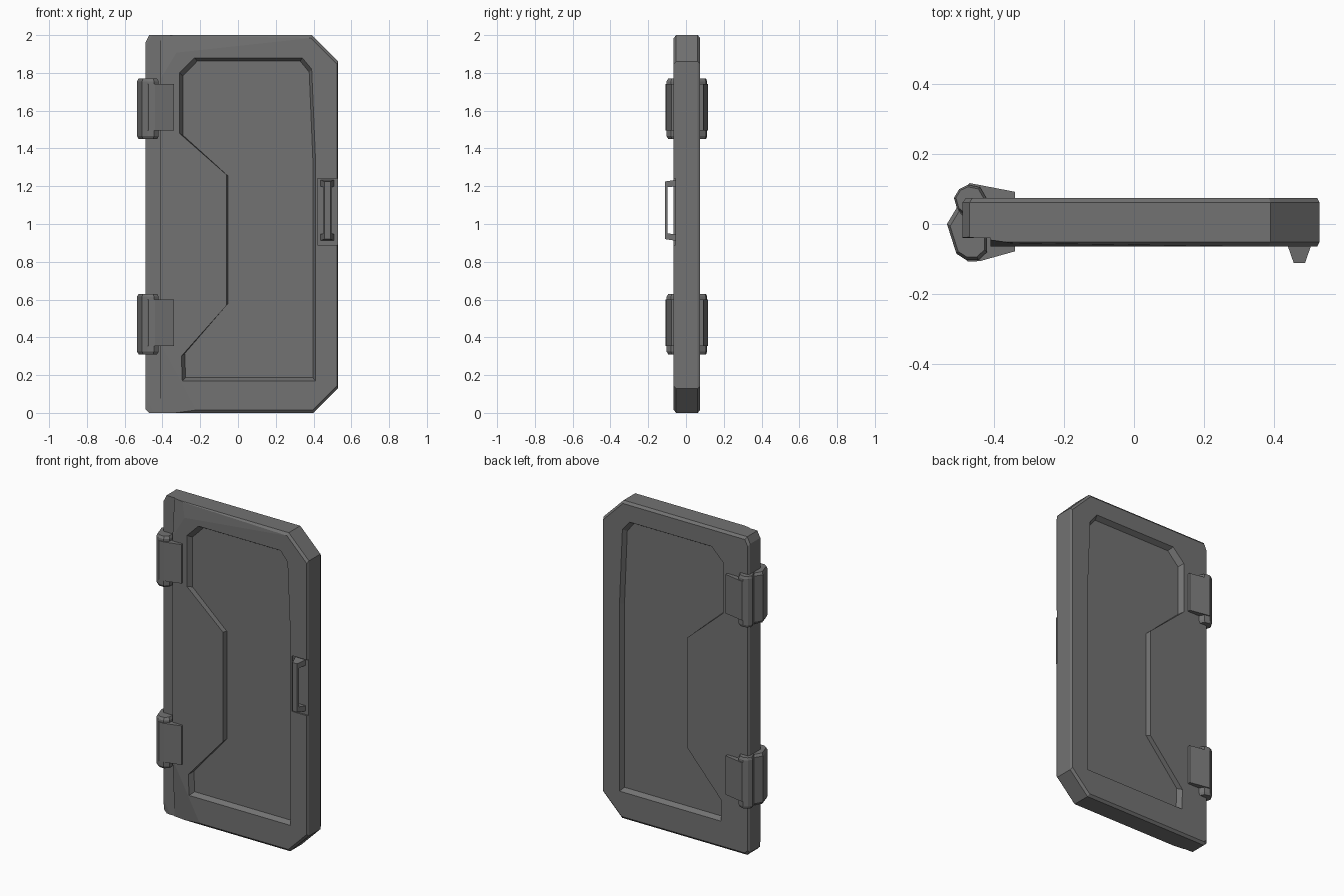
import bpy, bmesh
from mathutils import Vector

cube = bpy.data.objects.get("Cube")
if cube:
    bpy.data.objects.remove(cube, do_unlink=True)

grey = bpy.data.materials.new("dark grey metal")
grey.use_nodes = True
colour = (0.17, 0.17, 0.17, 1)
grey.diffuse_color = colour
bsdf = next(n for n in grey.node_tree.nodes if n.type == 'BSDF_PRINCIPLED')
bsdf.inputs["Base Color"].default_value = colour


def make_object(name, bm):
    bmesh.ops.recalc_face_normals(bm, faces=bm.faces[:])
    mesh = bpy.data.meshes.new(name)
    bm.to_mesh(mesh)
    bm.free()
    mesh.materials.append(grey)
    obj = bpy.data.objects.new(name, mesh)
    bpy.context.collection.objects.link(obj)
    return obj


def loft(bm, loops):
    """Closed solid through loops of equal length."""
    rings = [[bm.verts.new(p) for p in loop] for loop in loops]
    for a, b in zip(rings, rings[1:]):
        for i in range(len(a)):
            j = (i + 1) % len(a)
            bm.faces.new((a[i], a[j], b[j], b[i]))
    bm.faces.new(rings[0])
    bm.faces.new(rings[-1])


def flat(points, y, sx=1.0, sz=1.0, cx=0.1, cz=1.0):
    """Loop in the x-z plane, scaled about a centre."""
    return [(cx + (x - cx) * sx, y, cz + (z - cz) * sz) for x, z in points]


def slice_off(bm, a, b, c):
    """Cut away whatever lies in front of the plane through three points."""
    a, b, c = Vector(a), Vector(b), Vector(c)
    normal = (b - a).cross(c - a).normalized()
    if normal.y > 0:
        normal = -normal
    geom = bm.verts[:] + bm.edges[:] + bm.faces[:]
    cut = bmesh.ops.bisect_plane(bm, geom=geom, plane_co=a, plane_no=normal, clear_outer=True)
    edges = [e for e in cut["geom_cut"] if isinstance(e, bmesh.types.BMEdge)]
    bmesh.ops.contextual_create(bm, geom=edges)


def carve(target, cutters):
    for cutter in cutters:
        mod = target.modifiers.new("carve", 'BOOLEAN')
        mod.operation = 'DIFFERENCE'
        mod.solver = 'EXACT'
        mod.object = cutter
    bpy.context.view_layer.update()
    result = bpy.data.meshes.new_from_object(
        target.evaluated_get(bpy.context.evaluated_depsgraph_get()))
    target.modifiers.clear()
    target.data = result
    for cutter in cutters:
        bpy.data.objects.remove(cutter, do_unlink=True)


FRONT, BACK = -0.065, 0.075

# Door slab with clipped corners and softened rims
outline = [(-0.49, 0.02), (-0.47, 0), (0.40, 0), (0.53, 0.13),
           (0.53, 1.86), (0.39, 2), (-0.47, 2), (-0.49, 1.96)]
bm = bmesh.new()
loft(bm, [flat(outline, FRONT, 0.985, 0.985), flat(outline, FRONT + 0.013),
          flat(outline, BACK - 0.013), flat(outline, BACK, 0.985, 0.985)])
# Sloping facets on the hinge-side corners and the top rim
slice_off(bm, (-0.39, FRONT, 1.80), (-0.27, FRONT, 2), (-0.49, -0.035, 2))
slice_off(bm, (-0.40, FRONT, 0.35), (-0.24, FRONT, 0.05), (-0.49, -0.035, 0))
slice_off(bm, (-0.30, FRONT, 1.91), (0.39, FRONT, 1.985), (-0.30, -0.055, 2))
door = make_object("door_slab", bm)


def box(name, lo, hi):
    bm = bmesh.new()
    loft(bm, [[(lo[0], lo[1], z), (hi[0], lo[1], z), (hi[0], hi[1], z), (lo[0], hi[1], z)]
              for z in (lo[2], hi[2])])
    return make_object(name, bm)


# Recessed panels on both faces, hinge rebate and handle pocket
panel = [(-0.31, 1.80), (-0.23, 1.88), (0.34, 1.88), (0.39, 1.82), (0.41, 1.35),
         (0.41, 0.17), (-0.295, 0.17), (-0.30, 0.30), (-0.06, 0.57),
         (-0.06, 1.26), (-0.31, 1.48)]
cutters = []
for face, inward in ((FRONT, 1), (BACK, -1)):
    bm = bmesh.new()
    loft(bm, [flat(panel, face - inward * 0.02), flat(panel, face),
              flat(panel, face + inward * 0.03, 0.955, 0.98)])
    cutters.append(make_object("panel_cutter", bm))
cutters.append(box("rebate_cutter", (-0.6, -0.2, -0.1), (-0.41, -0.04, 2.1)))
cutters.append(box("pocket_cutter", (0.42, -0.2, 0.89), (0.6, FRONT + 0.01, 1.24)))
for c in cutters:
    c.hide_render = True
carve(door, cutters)

# Hinges: a knuckle and a leaf on each face, top and bottom
front_knuckle = [(-0.535, 0), (-0.508, -0.085), (-0.48, -0.103), (-0.445, -0.103),
                 (-0.42, -0.08), (-0.42, -0.03), (-0.48, 0.02), (-0.505, 0.05)]
front_leaf = [(-0.50, -0.085), (-0.475, -0.108), (-0.44, -0.106),
              (-0.34, -0.078), (-0.34, -0.05), (-0.47, -0.03)]
back_knuckle = [(-0.515, 0.075), (-0.50, 0.10), (-0.475, 0.112), (-0.44, 0.105),
                (-0.42, 0.07), (-0.48, 0.02), (-0.505, 0.04)]
back_leaf = [(-0.50, 0.09), (-0.47, 0.117), (-0.34, 0.092), (-0.34, 0.06), (-0.48, 0.05)]


def hinge_part(name, profile, lo, hi, cap=0.0):
    """Vertical extrusion with an optional tapered cap at both ends."""
    cx = sum(p[0] for p in profile) / len(profile)
    cy = sum(p[1] for p in profile) / len(profile)
    small = [(cx + (x - cx) * 0.85, cy + (y - cy) * 0.85) for x, y in profile]
    levels = [(profile, lo), (profile, hi)]
    if cap:
        levels = [(small, lo), (profile, lo + cap), (profile, hi - cap), (small, hi)]
    bm = bmesh.new()
    loft(bm, [[(x, y, z) for x, y in pts] for pts, z in levels])
    make_object(name, bm)


for place, mid in (("upper", 1.61), ("lower", 0.47)):
    for side, knuckle, leaf in (("front", front_knuckle, front_leaf),
                                ("back", back_knuckle, back_leaf)):
        hinge_part(f"{place}_{side}_hinge_knuckle", knuckle, mid - 0.16, mid + 0.16, 0.015)
        hinge_part(f"{place}_{side}_hinge_leaf", leaf, mid - 0.115, mid + 0.13)

# Pull handle: tapered bracket with an open grip
outer = [(0.91, FRONT + 0.02), (0.92, -0.112), (1.225, -0.112), (1.235, FRONT + 0.02)]
inner = [(0.945, FRONT + 0.02), (0.95, -0.098), (1.195, -0.098), (1.20, FRONT + 0.02)]
bm = bmesh.new()


def half_width(y):
    return 0.016 + (y + 0.112) * 0.35


sections = []
for (zo, yo), (zi, yi) in zip(outer, inner):
    wo, wi = half_width(yo), half_width(yi)
    sections.append([(0.473 - wo, yo, zo), (0.473 + wo, yo, zo),
                     (0.473 + wi, yi, zi), (0.473 - wi, yi, zi)])
loft(bm, sections)
make_object("pull_handle", bm)
